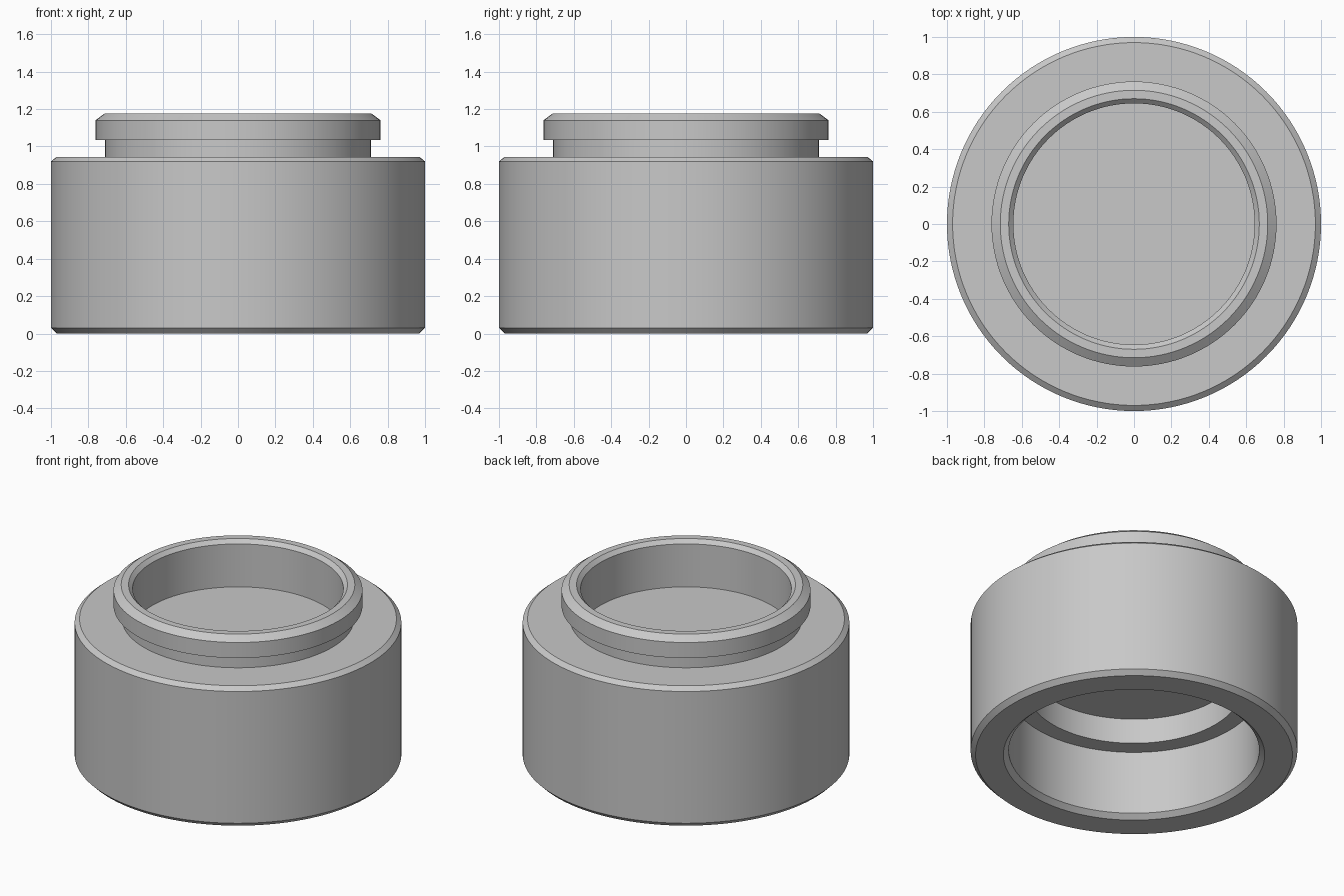
import bpy, bmesh, math
from mathutils import Matrix, Vector

if "Cube" in bpy.data.objects:
    bpy.data.objects.remove(bpy.data.objects["Cube"], do_unlink=True)

# Plain grey material
grey = bpy.data.materials.new("plain_grey")
grey.use_nodes = True
grey.diffuse_color = (0.58, 0.58, 0.58, 1)
grey.node_tree.nodes["Principled BSDF"].inputs["Base Color"].default_value = (0.58, 0.58, 0.58, 1)


def make_object(name, bm):
    bmesh.ops.recalc_face_normals(bm, faces=bm.faces)
    mesh = bpy.data.meshes.new(name)
    bm.to_mesh(mesh)
    bm.free()
    mesh.materials.append(grey)
    obj = bpy.data.objects.new(name, mesh)
    bpy.context.collection.objects.link(obj)
    return obj


def lathe(name, profile, segments=128):
    """Revolve an (r, z) profile round z; it starts and ends on the axis."""
    bm = bmesh.new()
    verts = [bm.verts.new((r, 0, z)) for r, z in profile]
    edges = [bm.edges.new(pair) for pair in zip(verts, verts[1:])]
    bmesh.ops.spin(bm, geom=verts + edges, cent=(0, 0, 0), axis=(0, 0, 1),
                   angle=math.tau, steps=segments, use_merge=True)
    bmesh.ops.remove_doubles(bm, verts=bm.verts, dist=1e-5)
    return make_object(name, bm)


# Ring body: stepped socket below, chamfered drum, grooved collar and cup above
profile = [
    (0, 0.63), (0.655, 0.63), (0.655, 0.46), (0.767, 0.46),    # socket
    (0.767, 0.03), (0.80, 0), (0.97, 0), (1, 0.03),            # mouth and foot
    (1, 0.92), (0.97, 0.945), (0.71, 0.945), (0.71, 1.035),    # drum and neck
    (0.762, 1.035), (0.762, 1.14), (0.715, 1.175),             # collar
    (0.67, 1.175), (0.645, 1.15), (0.645, 0.86), (0, 0.86),    # cup
]
body = lathe("ring_body", profile)

# Small key slot cut in the socket ledge
bm = bmesh.new()
bmesh.ops.create_cube(bm, size=1, matrix=Matrix.Translation(Vector((0.67, -0.09, 0.507)))
                      @ Matrix.Diagonal((0.20, 0.10, 0.114, 1)))
cutter = make_object("slot_cutter", bm)
cutter.hide_render = True

slot = body.modifiers.new("slot", 'BOOLEAN')
slot.operation = 'DIFFERENCE'
slot.solver = 'EXACT'
slot.object = cutter

bpy.ops.object.select_all(action='DESELECT')
body.select_set(True)
bpy.context.view_layer.objects.active = body
bpy.ops.object.modifier_apply(modifier=slot.name)
bpy.data.objects.remove(cutter, do_unlink=True)
bpy.ops.object.shade_smooth_by_angle(angle=math.radians(30))
